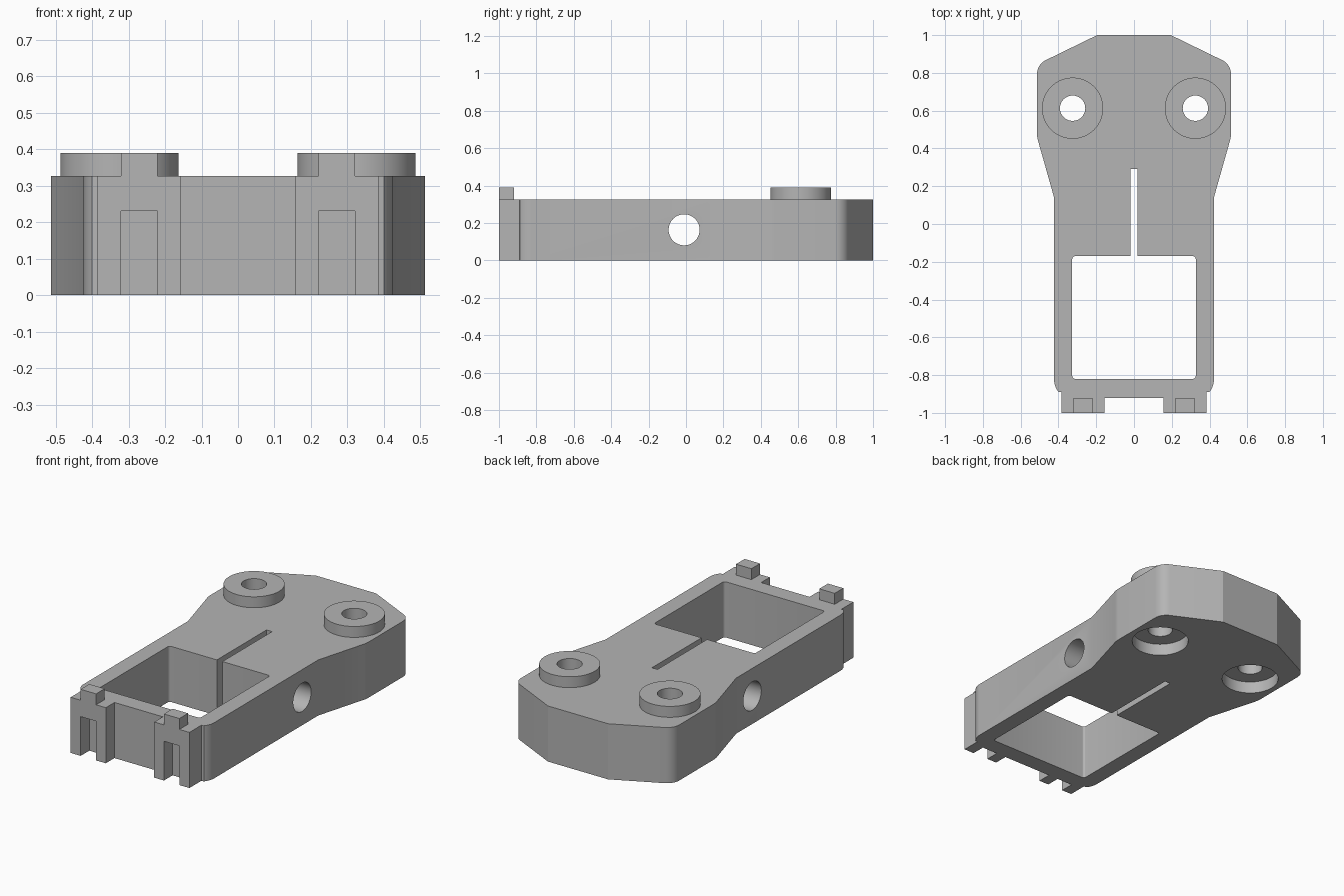
import bpy, bmesh, math
from mathutils import Matrix

cube = bpy.data.objects.get("Cube")
if cube:
    bpy.data.objects.remove(cube, do_unlink=True)

grey = bpy.data.materials.new("plain grey")
grey.use_nodes = True
colour = (0.46, 0.46, 0.46, 1)
grey.diffuse_color = colour
grey.node_tree.nodes["Principled BSDF"].inputs["Base Color"].default_value = colour

TOP, RAISED = 0.326, 0.39


def finish(name, bm):
    bmesh.ops.recalc_face_normals(bm, faces=bm.faces)
    mesh = bpy.data.meshes.new(name)
    bm.to_mesh(mesh)
    bm.free()
    mesh.materials.append(grey)
    obj = bpy.data.objects.new(name, mesh)
    bpy.context.scene.collection.objects.link(obj)
    return obj


def prism(name, points, z0, z1):
    bm = bmesh.new()
    face = bm.faces.new([bm.verts.new((x, y, z0)) for x, y in points])
    result = bmesh.ops.extrude_face_region(bm, geom=[face])
    verts = [v for v in result["geom"] if isinstance(v, bmesh.types.BMVert)]
    bmesh.ops.translate(bm, verts=verts, vec=(0, 0, z1 - z0))
    return finish(name, bm)


def block(name, x0, x1, y0, y1, z0, z1):
    return prism(name, [(x0, y0), (x1, y0), (x1, y1), (x0, y1)], z0, z1)


def cylinder(name, centre, radius, depth, rotation=Matrix()):
    bm = bmesh.new()
    bmesh.ops.create_cone(bm, cap_ends=True, segments=64, radius1=radius,
                          radius2=radius, depth=depth,
                          matrix=Matrix.Translation(centre) @ rotation)
    return finish(name, bm)


def arc(cx, cy, radius, start, end, steps=8):
    angles = [math.radians(start + (end - start) * i / steps) for i in range(steps + 1)]
    return [(cx + radius * math.cos(a), cy + radius * math.sin(a)) for a in angles]


def combine(target, tool, operation):
    mod = target.modifiers.new(tool.name, "BOOLEAN")
    mod.operation, mod.solver, mod.object = operation, "EXACT", tool
    bpy.context.view_layer.objects.active = target
    bpy.ops.object.modifier_apply(modifier=mod.name)
    bpy.data.objects.remove(tool, do_unlink=True)


# Body outline with the two front feet, mirrored about the centre line
half = [(0.157, -0.92), (0.157, -1), (0.385, -1), (0.385, -0.89)]
half += arc(0.325, -0.825, 0.098, -40, 0)
half += [(0.423, 0.14)]
half += arc(0.393, 0.475, 0.12, -15, 0, 4)
half += arc(0.433, 0.795, 0.08, 0, 63)
half += [(0.195, 1)]
body = prism("body", half + [(-x, y) for x, y in reversed(half)], 0, TOP)

# Raised bosses and locating tabs
for s in (-1, 1):
    combine(body, cylinder("boss", (s * 0.325, 0.613, 0.295), 0.162, 2 * (RAISED - 0.295)), "UNION")
    x0, x1 = sorted((s * 0.22, s * 0.32))
    combine(body, block("tab", x0, x1, -1, -0.92, 0.28, RAISED), "UNION")

# Rounded window and narrow slit
window = []
for sx, sy, start in ((1, 1, 0), (-1, 1, 90), (-1, -1, 180), (1, -1, 270)):
    window += arc(sx * 0.312, -0.495 + sy * 0.31, 0.015, start, start + 90, 4)
combine(body, prism("window", window, -0.1, 0.5), "DIFFERENCE")
combine(body, block("slit", -0.018, 0.018, -0.3, 0.29, -0.1, 0.5), "DIFFERENCE")

# Bolt holes, underside recesses and front foot grooves
for s in (-1, 1):
    combine(body, cylinder("bolt_hole", (s * 0.325, 0.613, 0.2), 0.067, 1), "DIFFERENCE")
    combine(body, cylinder("recess", (s * 0.325, 0.613, 0), 0.155, 0.14), "DIFFERENCE")
    x0, x1 = sorted((s * 0.22, s * 0.32))
    combine(body, block("groove", x0, x1, -1.1, -0.92, -0.1, 0.23), "DIFFERENCE")

# Cross hole through both sides
combine(body, cylinder("cross_hole", (0, -0.01, 0.164), 0.083, 2,
                       Matrix.Rotation(math.pi / 2, 4, "Y")), "DIFFERENCE")

body.name = "bracket_body"
bpy.ops.object.select_all(action="DESELECT")
body.select_set(True)
bpy.context.view_layer.objects.active = body
bpy.ops.object.shade_smooth_by_angle(angle=math.radians(20))
